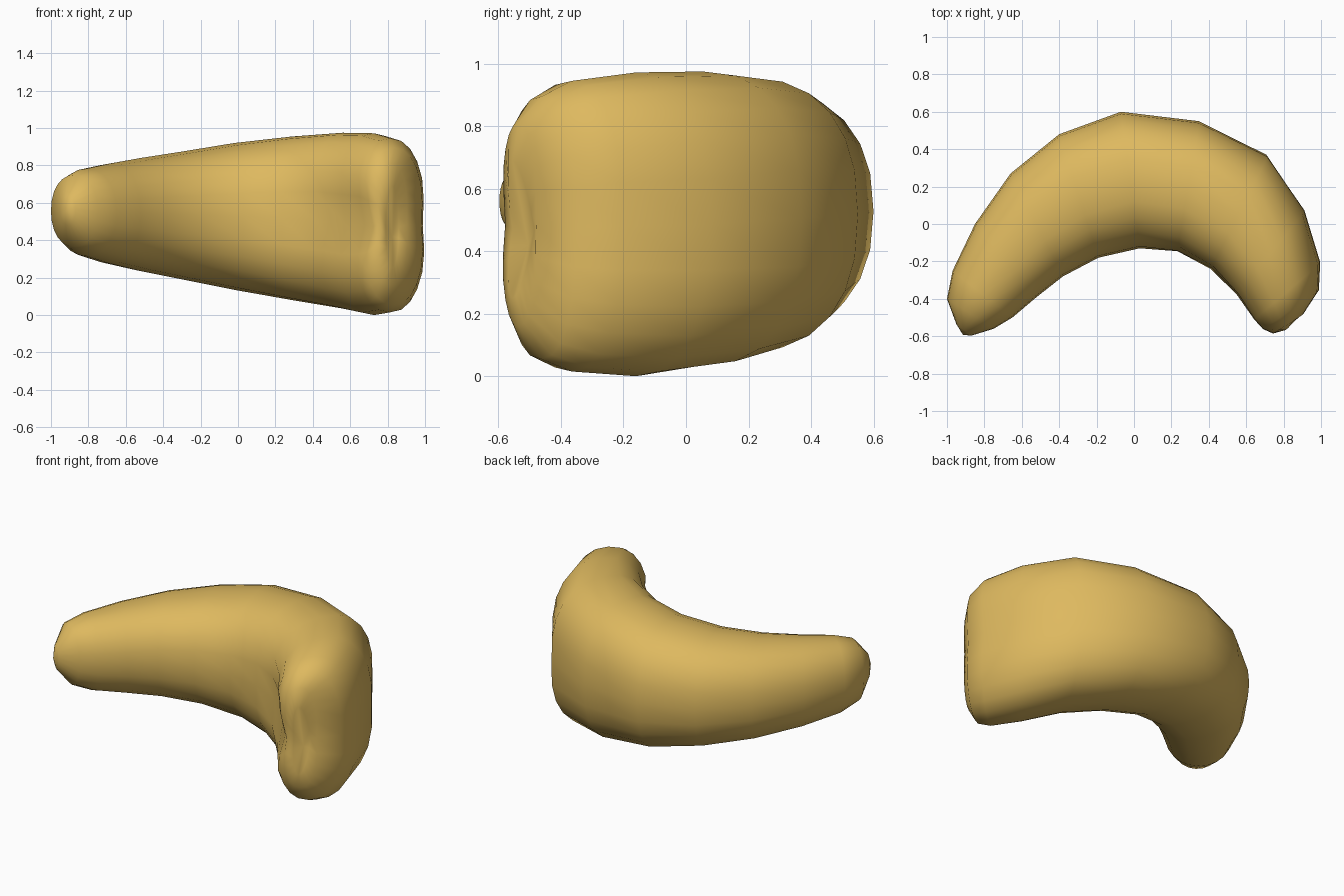
import bpy, bmesh, math

if "Cube" in bpy.data.objects:
    bpy.data.objects.remove(bpy.data.objects["Cube"])

# outer x,y, inner x,y, bottom z, top z, groove depth, section power (low = boxier)
STATIONS = [
    (-.95, -.535, -.87, -.597, .48, .64, 0, .95),
    (-1.0, -.40, -.75, -.56, .365, .75, 0, .93),
    (-.97, -.25, -.65, -.50, .315, .783, 0, .92),
    (-.85, .00, -.52, -.39, .275, .81, 0, .9),
    (-.66, .27, -.38, -.28, .235, .84, 0, .88),
    (-.40, .48, -.19, -.18, .19, .875, 0, .86),
    (-.07, .60, .03, -.13, .135, .92, 0, .86),
    (.35, .55, .23, -.16, .08, .955, .015, .84),
    (.72, .37, .40, -.26, .035, .975, .04, .82),
    (.925, .08, .53, -.40, .0, .972, .07, .82),
    (1.01, -.20, .62, -.53, .015, .945, .075, .82),
    (1.0, -.35, .67, -.575, .055, .895, .06, .82),
    (.91, -.48, .735, -.592, .16, .81, .025, .85),
]
SIDES = 24

skin = bpy.data.materials.new("golden nut")
skin.diffuse_color = (.73, .485, .115, 1)
skin.use_nodes = True
skin.node_tree.nodes["Principled BSDF"].inputs["Base Color"].default_value = skin.diffuse_color


def spow(c, p):
    return math.copysign(abs(c) ** p, c)


# Curved kidney-shaped body: rounded oval sections swept round the bend
bm = bmesh.new()
rings = []
for ox, oy, ix, iy, lo, hi, groove, power in STATIONS:
    ring = []
    width = math.hypot(ix - ox, iy - oy)
    for k in range(SIDES):
        a = 2 * math.pi * k / SIDES
        # the right end is rounder on its outer side
        p = power + (.07 if groove > .05 and math.cos(a) > 0 else 0)
        u, v = spow(math.cos(a), p), spow(math.sin(a), p)
        # crease along the inner side, shallow waist on the outside
        dent = groove * math.exp(-((v - .03) / .33) ** 2)
        t = (1 - u) / 2
        x, y = ox + (ix - ox) * t, oy + (iy - oy) * t
        if u < 0:
            x += (ox - ix) / width * dent
            y += (oy - iy) / width * dent
        else:
            x -= dent * .3
        ring.append(bm.verts.new((x, y, (lo + hi) / 2 + v * (hi - lo) / 2)))
    rings.append(ring)
for r0, r1 in zip(rings, rings[1:]):
    for k in range(SIDES):
        j = (k + 1) % SIDES
        bm.faces.new((r0[k], r0[j], r1[j], r1[k]))

# Rounded left tip
tip = bm.verts.new((-.915, -.592, .56))
# Puckered right end: a tall shallow pit between the lobes
pit = []
for k in range(SIDES):
    a = 2 * math.pi * k / SIDES
    u, v = math.cos(a), math.sin(a)
    y = -.52 - .035 * abs(v) + .035 * u
    pit.append(bm.verts.new((.825 + .035 * u, y, .47 + .22 * v)))
for k in range(SIDES):
    j = (k + 1) % SIDES
    bm.faces.new((rings[-1][k], rings[-1][j], pit[j], pit[k]))
centre = bm.verts.new((.825, -.505, .42))
for k in range(SIDES):
    j = (k + 1) % SIDES
    bm.faces.new((rings[0][j], rings[0][k], tip))
    bm.faces.new((pit[k], pit[j], centre))
bmesh.ops.recalc_face_normals(bm, faces=bm.faces)
for f in bm.faces:
    f.smooth = True

mesh = bpy.data.meshes.new("nut_body")
bm.to_mesh(mesh)
bm.free()
mesh.materials.append(skin)
body = bpy.data.objects.new("nut_body", mesh)
bpy.context.collection.objects.link(body)
